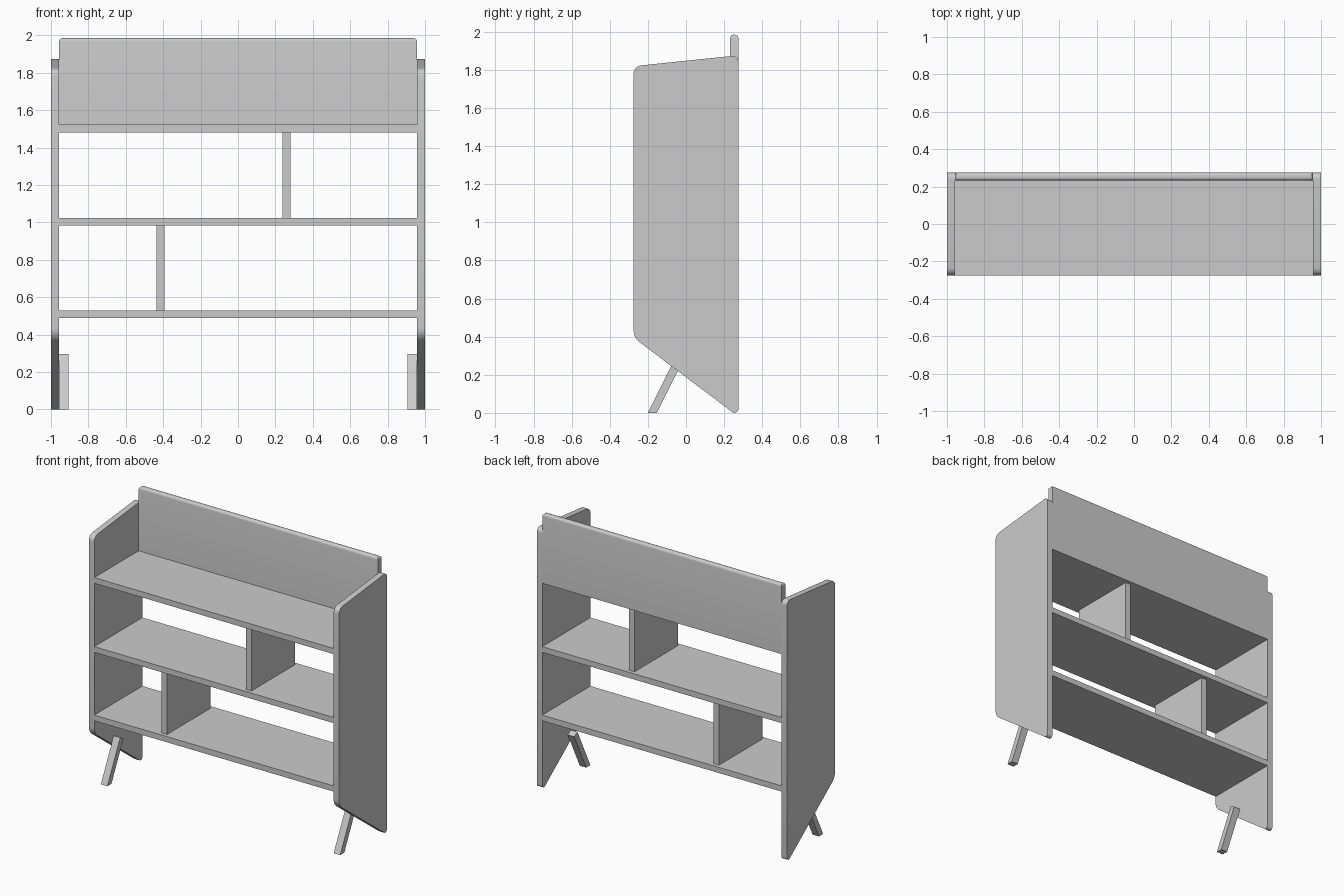
import bpy, bmesh, math
from mathutils import Vector

if "Cube" in bpy.data.objects:
    bpy.data.objects.remove(bpy.data.objects["Cube"])


def finish(name, bm, mirror=False):
    bmesh.ops.recalc_face_normals(bm, faces=bm.faces)
    me = bpy.data.meshes.new(name)
    bm.to_mesh(me)
    bm.free()
    me.shade_smooth()
    me.set_sharp_from_angle(angle=math.radians(30))
    ob = bpy.data.objects.new(name, me)
    bpy.context.collection.objects.link(ob)
    if mirror:
        ob.modifiers.new("Mirror", 'MIRROR').use_axis[0] = True
    return ob


def fillet(corners, seg=7):
    """Round each (y, z, offset) corner of a closed profile."""
    pts = []
    for i, (y, z, t) in enumerate(corners):
        p = Vector((y, z))
        u = (Vector(corners[i - 1][:2]) - p).normalized()
        v = (Vector(corners[(i + 1) % len(corners)][:2]) - p).normalized()
        half = u.angle(v) / 2
        c = p + (u + v).normalized() * t / math.cos(half)
        a, b = (p + u * t - c).normalized(), (p + v * t - c).normalized()
        r = t * math.tan(half)
        pts += [c + a.slerp(b, k / seg) * r for k in range(seg + 1)]
    return pts


def prism(name, profile, x0, x1):
    """Extrude a (y, z) profile along x, mirrored to the other side."""
    bm = bmesh.new()
    face = bm.faces.new([bm.verts.new((x0, y, z)) for y, z in profile])
    ext = bmesh.ops.extrude_face_region(bm, geom=[face], use_keep_orig=True)
    verts = [g for g in ext["geom"] if isinstance(g, bmesh.types.BMVert)]
    bmesh.ops.translate(bm, verts=verts, vec=(x1 - x0, 0, 0))
    return finish(name, bm, mirror=True)


def box(name, x, y, z, round_top=0):
    bm = bmesh.new()
    bmesh.ops.create_cube(bm, size=1)
    for v in bm.verts:
        v.co = [r[0] if c < 0 else r[1] for c, r in zip(v.co, (x, y, z))]
    if round_top:
        top = [e for e in bm.edges if all(v.co.z > z[1] - 1e-4 for v in e.verts)]
        bmesh.ops.bevel(bm, geom=top, offset=round_top, segments=5,
                        profile=0.5, affect='EDGES')
    return finish(name, bm)


IN, D = 0.957, 0.275  # inner half width, half depth

# Side panels with slanted top and bottom
prism("side_panels", fillet([(-D, 0.395, 0.04), (D, -0.02, 0.04),
                             (D, 1.877, 0.035), (-D, 1.82, 0.04)]), IN, 1.0)

# Shelves
for name, z in (("bottom_shelf", 0.488), ("middle_shelf", 0.983)):
    box(name, (-IN, IN), (-D, D), (z, z + 0.041))
box("top_shelf", (-IN, IN), (-D, 0.232), (1.482, 1.523))

# Back board rising above the top shelf
box("back_board", (-IN, IN), (0.232, D), (1.482, 1.985), round_top=0.018)

# Dividers
box("lower_divider", (-0.437, -0.394), (-0.247, 0.247), (0.529, 0.983))
box("upper_divider", (0.238, 0.281), (-0.247, 0.247), (1.024, 1.482))

# Splayed front legs
prism("front_legs", [(-0.2, 0), (-0.153, 0), (-0.016, 0.276), (-0.053, 0.296)],
      0.905, IN)
